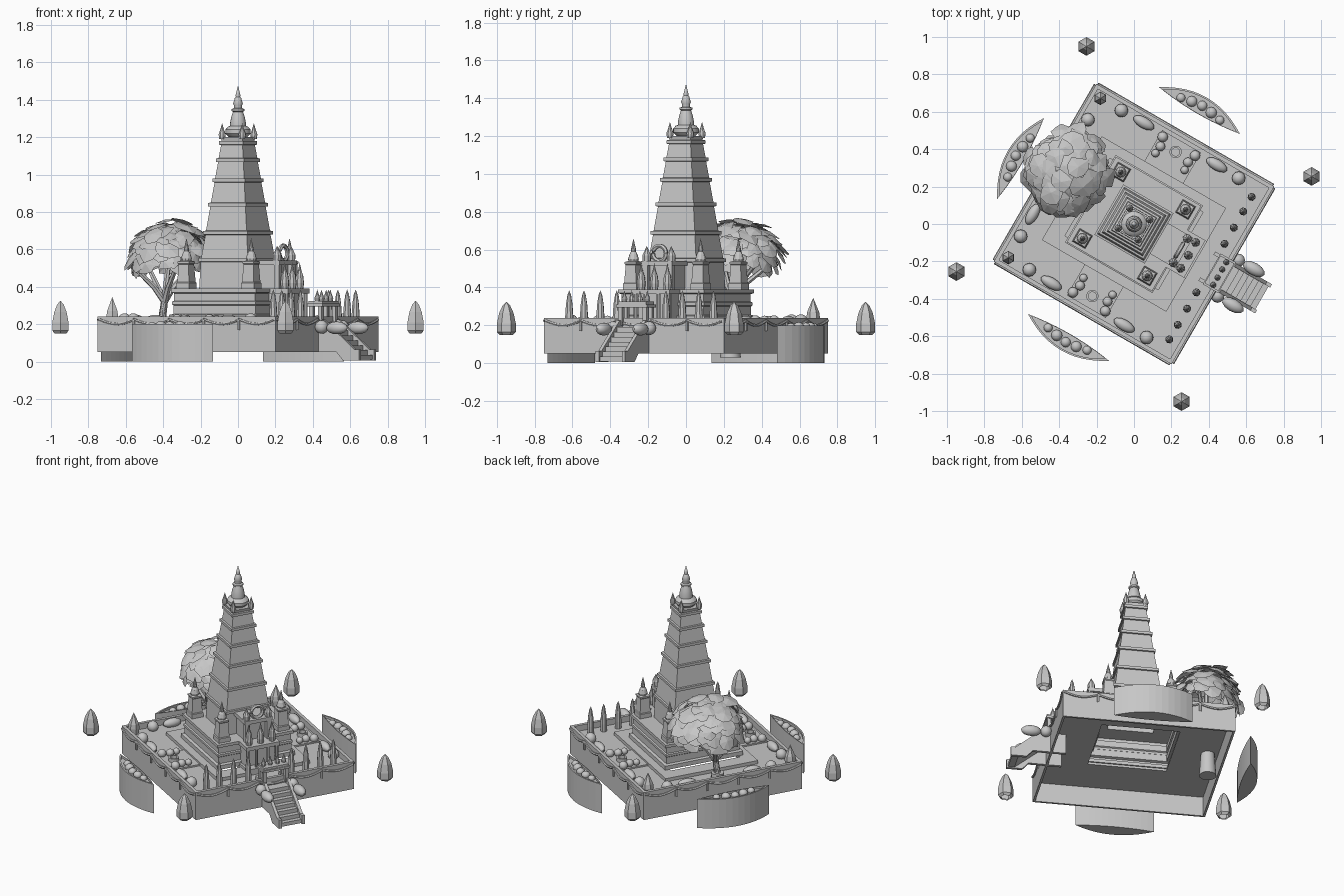
import bpy, bmesh, math, random
from mathutils import Vector, Matrix

if "Cube" in bpy.data.objects:
    bpy.data.objects.remove(bpy.data.objects["Cube"])

random.seed(4)
TURN = math.radians(-30)
stone = bpy.data.materials.new("stone_grey")
stone.diffuse_color = (0.57, 0.57, 0.57, 1)
stone.use_nodes = True
stone.node_tree.nodes["Principled BSDF"].inputs["Base Color"].default_value = stone.diffuse_color


def finish(name, bm, smooth=False):
    """Turn a bmesh into a named part, turned with the whole site."""
    bmesh.ops.recalc_face_normals(bm, faces=bm.faces[:])
    me = bpy.data.meshes.new(name)
    bm.to_mesh(me)
    bm.free()
    me.materials.append(stone)
    if smooth:
        me.shade_smooth()
        me.set_sharp_from_angle(angle=math.radians(40))
    ob = bpy.data.objects.new(name, me)
    ob.rotation_euler.z = TURN
    bpy.context.collection.objects.link(ob)


def lathe(bm, prof, at=(0, 0), n=4, z=0, closed=False, sx=1, sy=1):
    """Sweep (half width, height) points round n sides; n=4 gives square parts."""
    k, off = (math.sqrt(2), math.pi / 4) if n == 4 else (1, 0)
    rows = []
    for r, h in prof:
        count = n if r > 0 else 1
        rows.append([bm.verts.new((at[0] + sx * k * r * math.cos(off + math.tau * i / n),
                                   at[1] + sy * k * r * math.sin(off + math.tau * i / n), z + h))
                     for i in range(count)])
    pairs = list(zip(rows, rows[1:])) + ([(rows[-1], rows[0])] if closed else [])
    for a, b in pairs:
        for i in range(n):
            j = (i + 1) % n
            q = [a[i % len(a)], a[j % len(a)], b[j % len(b)], b[i % len(b)]]
            bm.faces.new(list(dict.fromkeys(q)))


def box(bm, x0, x1, y0, y1, z0, z1):
    m = Matrix.Translation(((x0 + x1) / 2, (y0 + y1) / 2, (z0 + z1) / 2))
    bmesh.ops.create_cube(bm, size=1, matrix=m @ Matrix.Diagonal((x1 - x0, y1 - y0, z1 - z0, 1)))


def ball(bm, x, y, z, r, sx=1, sy=1, sz=1):
    m = Matrix.Translation((x, y, z)) @ Matrix.Diagonal((sx, sy, sz, 1))
    bmesh.ops.create_uvsphere(bm, u_segments=12, v_segments=8, radius=r, matrix=m)


def prism(bm, pts, place, a, b):
    """Extrude an outline between two depths; place maps (p, q, depth) to a point."""
    lo = [bm.verts.new(place(p, q, a)) for p, q in pts]
    hi = [bm.verts.new(place(p, q, b)) for p, q in pts]
    bm.faces.new(lo)
    bm.faces.new(hi)
    for i in range(len(pts)):
        j = (i + 1) % len(pts)
        bm.faces.new((lo[i], lo[j], hi[j], hi[i]))


def tube(name, paths, r):
    """Round tubes along smooth paths, joined into one part."""
    bm = bmesh.new()
    for pts in paths:
        rows = []
        for i, p in enumerate(pts):
            d = (Vector(pts[min(i + 1, len(pts) - 1)]) - Vector(pts[max(i - 1, 0)])).normalized()
            q = d.to_track_quat('Z', 'Y')
            w = r * (1 - 0.6 * i / len(pts)) if name == "tree_trunk" else r
            rows.append([bm.verts.new(Vector(p) + q @ Vector((w * math.cos(t * math.tau / 6),
                         w * math.sin(t * math.tau / 6), 0))) for t in range(6)])
        for a, b in zip(rows, rows[1:]):
            for t in range(6):
                bm.faces.new((a[t], a[(t + 1) % 6], b[(t + 1) % 6], b[t]))
    finish(name, bm, True)


CORNERS = [(a, b) for a in (-1, 1) for b in (-1, 1)]

# Hollow platform with parapet, and the terrace on it
bm = bmesh.new()
lathe(bm, [(.549, .05), (.549, .24), (.528, .24), (.528, .20), (.25, .20), (.25, .185),
           (.535, .185), (.535, .05)], closed=True)
finish("platform", bm)
bm = bmesh.new()
lathe(bm, [(.32, .20), (.32, .222), (.24, .222), (.24, .20)], closed=True, sx=1.2)
finish("terrace", bm)

# Temple base and stepped, tapering tower
bm = bmesh.new()
lathe(bm, [(.27, .222), (.27, .25), (.252, .255), (.252, .30), (.258, .305), (.258, .32), (.25, .325),
           (.25, .365), (.263, .37), (.263, .39), (.145, .39)])
finish("temple_base", bm)
bm = bmesh.new()
levels = [.545, .69, .84, .97, 1.078, 1.17]
prof = [(.152, .39)]
for h in levels:
    s = .146 - (h - .545) * .128
    prof += [(s, h - .012), (s + .009, h - .01), (s + .009, h + .008), (s - .002, h + .01)]
lathe(bm, prof + [(.068, 1.20), (0, 1.20)])
finish("tower", bm)

# Crown on the tower
bm = bmesh.new()
lathe(bm, [(.04, 1.195), (.055, 1.205), (.068, 1.22), (.068, 1.24), (.055, 1.255), (.043, 1.26), (.042, 1.28),
           (.036, 1.31), (.027, 1.335), (.034, 1.34), (.034, 1.35), (.022, 1.355), (.022, 1.37),
           (.026, 1.38), (.017, 1.41), (.012, 1.415), (.013, 1.425), (0, 1.475)], n=16)
for a, b in CORNERS:
    lathe(bm, [(.016, 1.19), (.02, 1.215), (.012, 1.235), (0, 1.275)], (a * .062, b * .062), 8)
finish("tower_finial", bm, True)

# Four corner turrets
bm = bmesh.new()
for a, b in CORNERS:
    at = (a * .2, b * .205)
    lathe(bm, [(.04, .39), (.04, .42), (.036, .425), (.03, .52), (.034, .525), (.034, .535), (.02, .54)], at)
    lathe(bm, [(.026, .535), (.029, .55), (.022, .575), (.013, .59), (.014, .60), (0, .66)], at, 10)
finish("corner_turrets", bm)

# Entrance porch: lower hall with columns, upper arch with round window
bm = bmesh.new()
box(bm, .24, .33, -.1, .1, .2, .37)
box(bm, .24, .375, -.115, .115, .365, .39)
box(bm, .24, .385, -.115, .115, .2, .24)
for v in (-.1, -.04, .04, .1):
    lathe(bm, [(.011, .24), (.011, .365)], (.36, v), 8)
box(bm, .14, .27, -.08, .08, .39, .52)
box(bm, .14, .31, -.095, .095, .515, .54)
for v in (-.075, .075):
    box(bm, .275, .305, v - .015, v + .015, .39, .52)
    lathe(bm, [(.022, .54), (.024, .57), (.014, .59), (0, .62)], (.285, v), 8)
for v in (-.08, 0, .08):
    lathe(bm, [(.02, .39), (.024, .42), (.019, .46), (.01, .485), (0, .53)], (.335, v), 8)
finish("porch", bm)
ring = [(.28, .04 * math.cos(t * math.tau / 20), .58 + .04 * math.sin(t * math.tau / 20)) for t in range(21)]
tube("porch_window_ring", [ring], .012)

# Stair with side walls and the gate above it
bm = bmesh.new()
side = lambda p, q, d: (p, d, q)
wall = [(.80, .005), (.80, .065), (.77, .065), (.58, .225), (.45, .225), (.45, .05), (.66, .05), (.70, .005)]
for s in (-1, 1):
    prism(bm, wall, side, s * .07, s * .09)
steps = [(.79, .01)]
for i in range(7):
    steps += [(.79 - i * .03, .035 + i * .026), (.76 - i * .03, .035 + i * .026)]
prism(bm, steps + [(.45, .19), (.45, .15), (.58, .15), (.75, .01)], side, -.07, .07)
finish("staircase", bm)
bm = bmesh.new()
for u in (.50, .555):
    for v in (-.075, .075):
        box(bm, u - .012, u + .012, v - .012, v + .012, .2, .30)
box(bm, .48, .575, -.095, .095, .295, .31)
box(bm, .485, .57, -.085, .085, .31, .325)
for v in (-.07, -.025, .025, .07):
    lathe(bm, [(.014, .325), (.016, .34), (.008, .36), (0, .385)], (.53, v), 8)
finish("gate", bm)

# Row of small votive spires on the entrance side, larger ones at the back corners
bm = bmesh.new()
for s in (-1, 1):
    for v in (.15, .25, .35, .44):
        lathe(bm, [(.022, .2), (.022, .25), (.018, .31), (.01, .36), (0, .385)], (.472, s * v), 8)
    lathe(bm, [(.03, .2), (.036, .24), (.032, .27), (.015, .31), (0, .345)], (-.492, s * .492), 6)
finish("votive_spires", bm)

# Rounded shrubs along the parapet, by the stair and in the side courts
bm = bmesh.new()
for s in (-1, 1):
    for a in (-1, 1):
        ball(bm, a * .362, s * .492, .222, .036)
        ball(bm, a * .225, s * .495, .22, .03, 2.1)
        for u, v, r in ((.09, .385, .022), (.085, .43, .026), (.1, .48, .028)):
            ball(bm, a * u, s * v, .225, r)
    ball(bm, -.492, s * .36, .222, .036)
    ball(bm, -.495, s * .225, .22, .03, 1, 2.1)
    ball(bm, .58, s * .11, .185, .036)
    ball(bm, .675, s * .112, .18, .034, 1.9)
finish("shrubs", bm, True)

# Side courts with a round basin
bm = bmesh.new()
for s in (-1, 1):
    box(bm, -.12, .12, s * .41 - .1, s * .41 + .1, .195, .21)
    lathe(bm, [(.033, .21), (.033, .235), (.022, .235), (.022, .21)], (0, s * .445), 16, closed=True)
finish("side_courts", bm)

# Three lens-shaped planters with shrubs
bm, bs = bmesh.new(), bmesh.new()


def lens(grow):
    hw, out = .25 - 2.2 * grow, .08 - grow
    t = [i / 12 * 2 - 1 for i in range(13)]
    return ([(hw * k, .70 + out * (1 - k * k)) for k in t]
            + [(-hw * k, .70 - (.02 - grow * .4) * (1 - k * k)) for k in t[1:-1]])


for turn in (0, 1, 2):
    rot = Matrix.Rotation(turn * math.pi / 2, 3, 'Z')
    rows = [[bm.verts.new(rot @ Vector((p, q, z))) for p, q in lens(g)]
            for g, z in ((0, 0), (0, .2), (.01, .2), (.01, .185))]
    for a, b in zip(rows, rows[1:]):
        for i in range(len(a)):
            j = (i + 1) % len(a)
            bm.faces.new((a[i], a[j], b[j], b[i]))
    bm.faces.new(rows[0])
    bm.faces.new(rows[-1])
    for p, q, r in ((-.12, .71, .024), (-.06, .722, .029), (0, .73, .027), (.06, .722, .03), (.12, .71, .024)):
        c = rot @ Vector((p, q, .19))
        ball(bs, c.x, c.y, c.z, r, sz=.9)
finish("planters", bm)
finish("planter_shrubs", bs, True)

# Four floating lanterns
bm = bmesh.new()
for a, b in CORNERS:
    lathe(bm, [(.035, .16), (.036, .15), (.05, .165), (.05, .21), (.038, .265), (.02, .305), (0, .325)],
          (a * .695, b * .695), 6)
finish("lanterns", bm)

# Garland swags and drops on the four platform walls
paths = []
for k in range(4):
    rot = Matrix.Rotation(k * math.pi / 2, 3, 'Z')
    paths.append([tuple(rot @ Vector((.552, -.54 + 1.08 * i / 40,
                  .225 - .025 * abs(math.sin(math.pi * i / 8))))) for i in range(41)])
    for i in range(1, 5):
        v = -.54 + 1.08 * i / 5
        paths.append([tuple(rot @ Vector((.552, v, z))) for z in (.23, .17)])
tube("garlands", paths, .008)

# Tree: root tub, trunk with branches, and a dome of flat ragged leaf clumps
bm = bmesh.new()
lathe(bm, [(0, .03), (.055, .03), (.04, .24), (0, .24)], (-.47, 0), 12)
finish("tree_tub", bm, True)
tips = [(-.58, -.1, .5), (-.34, -.06, .52), (-.45, .06, .62), (-.62, .12, .5), (-.38, .2, .52)]
tube("tree_trunk", [[(-.47, 0, .22), (-.46, .01, .32), (-.46 + (x + .46) * .35, y * .3, .40), (x, y, z)]
                    for x, y, z in tips], .022)
bm = bmesh.new()
N = 110
for i in range(N):
    h = 1 - 1.45 * (i + .5) / N
    ang = i * 2.39996
    rad = math.sqrt(max(0, 1 - h * h))
    n = Vector((rad * math.cos(ang), rad * math.sin(ang), h))
    shell = random.uniform(.75, 1)
    c = Vector((-.45, .06, .58)) + Vector((n.x * .22, n.y * .23, n.z * .18)) * shell
    q = (n + Vector((random.uniform(-.3, .3), random.uniform(-.3, .3), .7))).to_track_quat('Z', 'Y')
    size = random.uniform(.045, .075)
    mid = bm.verts.new(c + q @ Vector((0, 0, .012)))
    rim = [bm.verts.new(c + q @ Vector((math.cos(t * math.tau / 8), math.sin(t * math.tau / 8), 0))
           * size * random.uniform(.7, 1.1)) for t in range(8)]
    for t in range(8):
        bm.faces.new((mid, rim[t], rim[(t + 1) % 8]))
finish("tree_leaves", bm)
